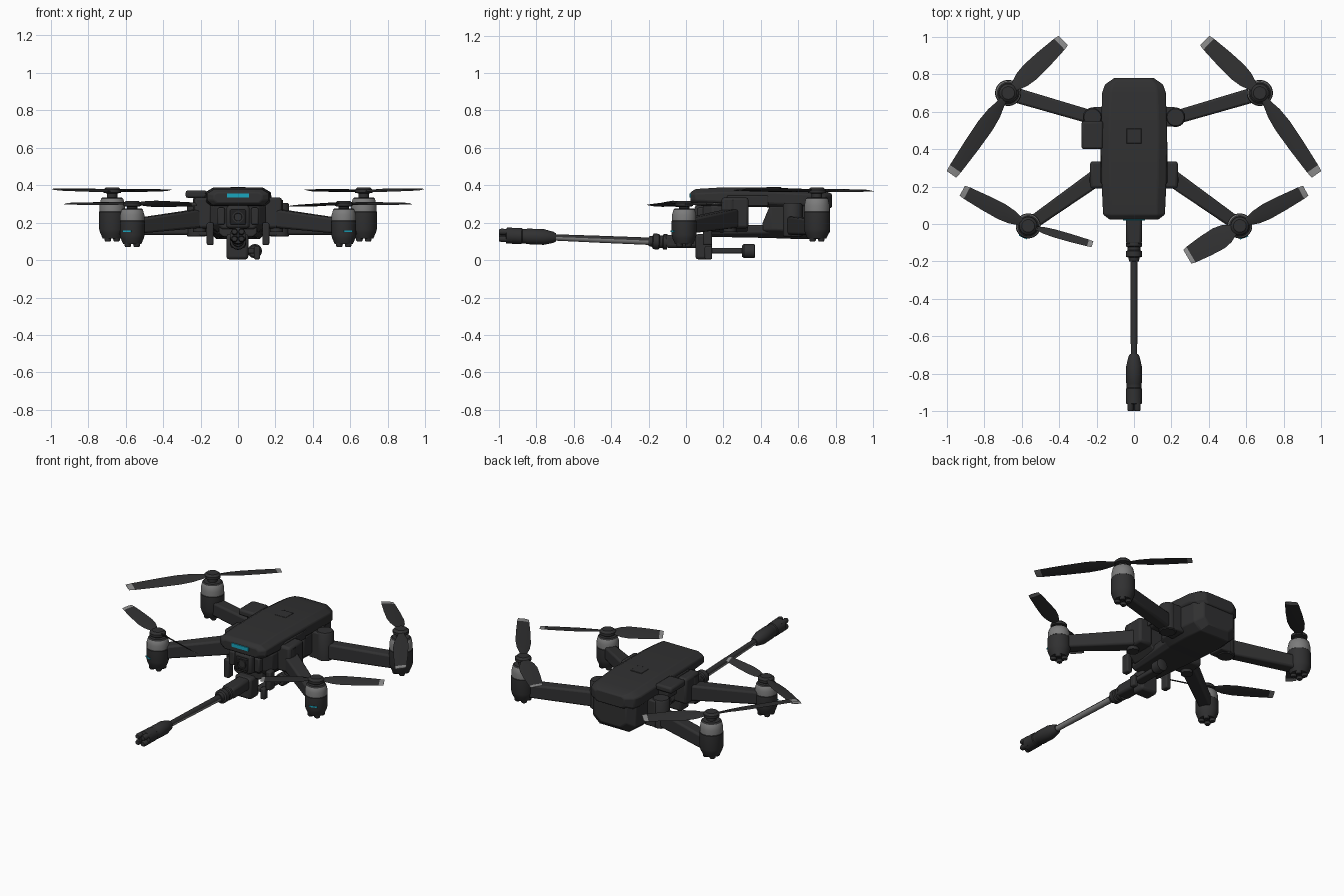
import bpy, bmesh, math
from mathutils import Vector as V

if "Cube" in bpy.data.objects:
    bpy.data.objects.remove(bpy.data.objects["Cube"])


def material(name, r, g, b):
    m = bpy.data.materials.new(name)
    m.diffuse_color = (r, g, b, 1)
    m.use_nodes = True
    m.node_tree.nodes["Principled BSDF"].inputs["Base Color"].default_value = m.diffuse_color
    return m


DARK = material("charcoal", 0.030, 0.030, 0.031)
BLACK = material("black", 0.014, 0.014, 0.015)
GREY = material("mid_grey", 0.20, 0.20, 0.20)
TIP = material("tip_grey", 0.26, 0.26, 0.26)
CYAN = material("cyan", 0.01, 0.38, 0.52)


def loft(name, rings, mats=(DARK,), rule=None, bevel=0, angle=35):
    """Skin closed rings of points, cap both ends."""
    bm = bmesh.new()
    rows = [[bm.verts.new(p) for p in ring] for ring in rings]
    n = len(rows[0])
    for a, b in zip(rows, rows[1:]):
        for i in range(n):
            bm.faces.new((a[i], a[(i + 1) % n], b[(i + 1) % n], b[i]))
    bm.faces.new(rows[0])
    bm.faces.new(rows[-1])
    bmesh.ops.recalc_face_normals(bm, faces=bm.faces)
    if rule:
        bm.normal_update()
        for f in bm.faces:
            f.material_index = rule(f)
    me = bpy.data.meshes.new(name)
    bm.to_mesh(me)
    bm.free()
    for m in mats:
        me.materials.append(m)
    me.shade_smooth()
    me.set_sharp_from_angle(angle=math.radians(angle))
    ob = bpy.data.objects.new(name, me)
    bpy.context.collection.objects.link(ob)
    if bevel:
        mod = ob.modifiers.new("bevel", 'BEVEL')
        mod.width, mod.segments = bevel, 2
    return ob


def box(name, x0, x1, y0, y1, z0, z1, mat=DARK, bevel=0.008):
    ring = lambda z: [(x0, y0, z), (x1, y0, z), (x1, y1, z), (x0, y1, z)]
    return loft(name, [ring(z0), ring(z1)], (mat,), bevel=bevel)


def lathe(name, start, axis, profile, mats=(DARK,), rule=None, n=28):
    """Profile is (distance along axis, radius)."""
    start, axis = V(start), V(axis).normalized()
    u = axis.orthogonal().normalized()
    w = axis.cross(u)
    rings = []
    for d, r in profile:
        rings.append([start + axis * d + (u * math.cos(k * math.tau / n) +
                      w * math.sin(k * math.tau / n)) * r for k in range(n)])
    return loft(name, rings, mats, rule)


def hull(name, stations, bevel=0.006):
    """Eight-sided cross-sections: (y, half width, z low, z high, top cut, bottom cut)."""
    rings = []
    for y, w, lo, hi, t, b in stations:
        half = [(w - b, lo), (w, lo + b * 0.9), (w, hi - t * 0.6), (w - t, hi)]
        pts = half + [(-x, z) for x, z in reversed(half)]
        rings.append([(x, y, z) for x, z in pts])
    return loft(name, rings, bevel=bevel, angle=28)


def beam(name, p0, p1, s0, s1):
    """Tapered arm, sizes are (width, height)."""
    p0, p1 = V(p0), V(p1)
    side = (p1 - p0).cross(V((0, 0, 1))).normalized()
    rings = []
    for p, (w, h) in ((p0, s0), (p1, s1)):
        rings.append([p + side * (a * w / 2) + V((0, 0, b * h / 2))
                      for a, b in ((-1, -1), (1, -1), (1, 1), (-1, 1))])
    return loft(name, rings, bevel=0.012)


def blade(name, hub, tip, chord, pitch):
    """Twisted propeller blade with a light tip."""
    hub, tip = V(hub), V(tip)
    d = tip - hub
    side = d.cross(V((0, 0, 1))).normalized()
    rings = []
    for t, c, th in ((0.03, .38, .012), (.12, .48, .012), (.25, .85, .010), (.4, 1, .008),
                     (.65, .94, .007), (.93, .78, .006), (1, .68, .005)):
        a = math.radians(pitch) * (1.3 - 0.5 * t)
        across = side * math.cos(a) + V((0, 0, math.sin(a)))
        up = d.normalized().cross(across)
        h = chord * c / 2
        o = hub + d * t
        rings.append([o + across * h, o + up * th / 2 + across * h * .3,
                      o - across * h, o - up * th / 2 + across * h * .3])
    rule = lambda f: int((f.calc_center_median() - hub).length > d.length * .94)
    return loft(name, rings, (DARK, TIP), rule, angle=30)


# main body: upper shell, rear belly, front block, floor plate
hull("upper_shell", [(.024, .13, .305, .362, .02, .02), (.05, .165, .292, .380, .04, .03),
                     (.2, .172, .285, .389, .045, .03), (.48, .177, .285, .388, .045, .02),
                     (.70, .170, .275, .375, .045, .02), (.745, .155, .27, .368, .04, .02),
                     (.78, .105, .28, .355, .02, .02)])
hull("rear_belly", [(.41, .135, .125, .20, .02, .04), (.45, .16, .118, .295, .02, .05),
                    (.62, .165, .112, .31, .02, .05), (.73, .155, .112, .31, .02, .05),
                    (.77, .11, .15, .30, .02, .04)])
hull("front_block", [(.09, .11, .17, .30, .02, .03), (.14, .15, .15, .30, .02, .04),
                     (.33, .15, .14, .30, .02, .04)])
hull("floor_plate", [(.10, .10, .125, .18, .01, .02), (.46, .14, .118, .19, .01, .03)])
box("top_button", -.04, .04, .43, .51, .38, .3905, bevel=.003)
for s in (-1, 1):
    box("shell_side_rail", *sorted((s * .168, s * .180)), .22, .44, .29, .345, bevel=.005)

# front face: light bar, camera housing, lens
box("front_light_bar", -.06, .06, .018, .026, .334, .357, CYAN, 0)
box("camera_housing", -.062, .062, .045, .14, .17, .292, bevel=.015)
box("camera_window", -.042, .042, .038, .05, .19, .27, BLACK, .006)
lathe("camera_lens", (0, .042, .23), (0, -1, 0), [(0, .03), (.012, .03), (.012, .022), (.006, .02)])
for s in (-1, 1):
    box("camera_bracket", *sorted((s * .07, s * .11)), .06, .14, .19, .28)
    box("front_leg", *sorted((s * .13, s * .167)), .09, .14, .08, .20)

# boom mount under the nose
box("boom_mount", -.062, .055, .05, .14, .004, .14, bevel=.015)
box("boom_clamp", -.042, .042, -.11, .07, .065, .135, bevel=.015)
box("lower_rail", .04, .10, .12, .31, .035, .065)
lathe("rail_end_knob", (.09, .30, .048), (0, 1, 0), [(0, .03), (.01, .038), (.065, .038), (.07, .03)])
box("rail_foot", .085, .118, .10, .14, .004, .075)

# boom: collars, light rod, forked end
base, tip = V((0, -.10, .097)), V((0, -1.0, .133))
ax = tip - base
lathe("boom_collar", base, ax, [(0, .042), (.02, .042), (.025, .034), (.04, .034), (.045, .042),
                                (.075, .042), (.08, .03), (.10, .026)])
lathe("boom_rod", base, ax, [(.08, .020), (.35, .019), (.62, .017)], (GREY, DARK),
      lambda f: int(f.normal.z > .3), 20)
lathe("boom_head", base, ax, [(.595, .022), (.61, .030), (.66, .042), (.75, .042), (.755, .039),
                              (.775, .039), (.78, .043), (.86, .043), (.865, .03)])
for k in range(4):
    a = math.radians(45 + 90 * k)
    o = base + V((.027 * math.cos(a), 0, .027 * math.sin(a)))
    lathe("boom_prong", o, ax, [(.83, .017), (.89, .017), (.90, .013)], n=12)
box("boom_tip_pin", -.008, .008, -1.0, -.93, .122, .142, bevel=.003)


def motor(label, x, y, z0, z1, z2, z3, r):
    """Dark can z0..z1, light bell z1..z2, hub up to z3, feet under the can."""
    up = (0, 0, 1)
    lathe(label + "_motor_can", (x, y, 0), up,
          [(z0 + .015, r * .72), (z0 + .045, r * .92), (z0 + .065, r), (z1 - .004, r), (z1, r * .95)])
    lathe(label + "_motor_bell", (x, y, 0), up,
          [(z1 - .002, r * .97), (z1 + .03, r * .97), (z2 - .008, r * .86), (z2, r * .74)],
          (GREY, DARK), lambda f: int(f.normal.z > .6))
    lathe(label + "_prop_hub", (x, y, 0), up,
          [(z2 - .002, .028), (z3 - .032, .028), (z3 - .028, .048), (z3 - .012, .048), (z3, .034)])
    for k in range(4):
        a = math.radians(45 + 90 * k)
        lathe(label + "_motor_foot", (x + .033 * math.cos(a), y + .033 * math.sin(a), 0), up,
              [(z0, .014), (z0 + .006, .018), (z0 + .04, .020)], n=12)


for s, side in ((-1, "left"), (1, "right")):
    # front arm with its hinge block
    fx, fy = s * .565, -.01
    box(side + "_front_hinge", *sorted((s * .14, s * .235)), .19, .335, .17, .335, bevel=.015)
    beam(side + "_front_arm", (s * .19, .255, .225), (fx, fy, .18), (.09, .10), (.07, .08))
    motor(side + "_front", fx, fy, .07, .212, .277, .317, .067)
    lathe(side + "_front_hinge_pin", (s * .205, .235, 0), (0, 0, 1), [(.15, .035), (.32, .035)])
    # rear arm with its hinge drum
    rx, ry = s * .672, .70
    lathe(side + "_rear_hinge", (s * .222, .57, 0), (0, 0, 1),
          [(.125, .045), (.13, .052), (.295, .052), (.305, .045)])
    box(side + "_rear_hinge_block", *sorted((s * .14, s * .22)), .52, .625, .13, .30)
    beam(side + "_rear_arm", (s * .21, .565, .185), (rx, ry, .178), (.072, .10), (.08, .085))
    motor(side + "_rear", rx, ry, .10, .262, .335, .388, .07)
    # small flat marker on the front motor
    a = math.radians(-90 + (-25 if s < 0 else 20))
    out, along = V((math.cos(a), math.sin(a), 0)), V((-math.sin(a), math.cos(a), 0))
    c = V((fx, fy, .154)) + out * .064
    loft(side + "_motor_marker",
         [[c + out * d + along * u + V((0, 0, h)) for u, h in
           ((-.024, -.004), (.024, -.004), (.024, .004), (-.024, .004))] for d in (-.001, .005)], (CYAN,))
    # rear propeller, mirrored
    hub = (rx, ry, .372)
    blade(side + "_rear_blade_inner", hub, (s * .378, .98, .372), .105, -s * 9)
    blade(side + "_rear_blade_outer", hub, (s * .975, .265, .376), .092, -s * 11)

# front propellers stand at different angles
for name, x, tips in (("left", -.565, ((-.917, .178, .302, .09, 10), (-.222, -.108, .298, .055, 35))),
                      ("right", .565, ((.917, .178, .302, .09, -10), (.285, -.175, .290, .125, -8)))):
    for k, (tx, ty, tz, chord, pitch) in enumerate(tips):
        blade(f"{name}_front_blade_{k + 1}", (x, -.01, .302), (tx, ty, tz), chord, pitch)

# receiver box on the left side only
box("side_receiver", -.28, -.165, .40, .55, .332, .372, bevel=.012)
box("side_receiver_bracket", -.24, -.15, .43, .53, .28, .335)
